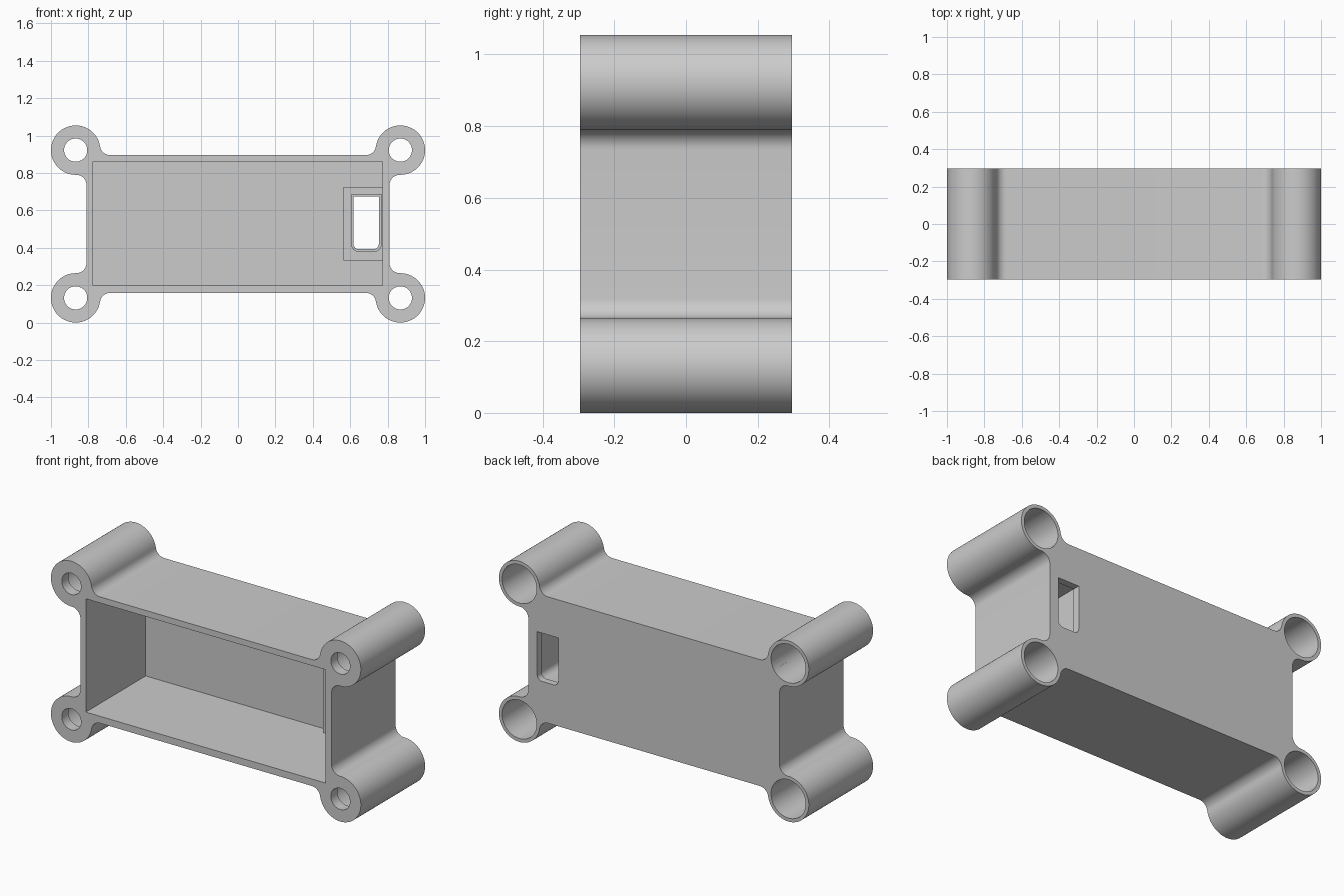
import bpy
import bmesh
from math import pi, cos, sin, atan2, sqrt

cube = bpy.data.objects.get("Cube")
if cube:
    bpy.data.objects.remove(cube, do_unlink=True)

MID = 0.527                 # height of the enclosure centre
HALF_D = 0.296              # half depth
BODY_X, BODY_Z = 0.81, 0.3685
CX, CZ, R = 0.868, 0.395, 0.132   # corner post centre and radius
FILLET = 0.055
WALL_BACK = 0.256           # inner face of the back wall

grey = bpy.data.materials.new("grey plastic")
grey.use_nodes = True
grey.diffuse_color = (0.6, 0.6, 0.6, 1)
grey.node_tree.nodes["Principled BSDF"].inputs["Base Color"].default_value = (0.6, 0.6, 0.6, 1)


def arc(cx, cz, r, a0, a1, n):
    return [(cx + r * cos(a0 + (a1 - a0) * i / n),
             cz + r * sin(a0 + (a1 - a0) * i / n)) for i in range(n + 1)]


def rect(x0, x1, z0, z1):
    return [(x0, z0), (x1, z0), (x1, z1), (x0, z1)]


def prism(name, points, y0, y1):
    """Extrude an x-z profile from y0 to y1."""
    bm = bmesh.new()
    face = bm.faces.new([bm.verts.new((x, y0, z + MID)) for x, z in points])
    ext = bmesh.ops.extrude_face_region(bm, geom=[face])
    verts = [g for g in ext["geom"] if isinstance(g, bmesh.types.BMVert)]
    bmesh.ops.translate(bm, verts=verts, vec=(0, y1 - y0, 0))
    bmesh.ops.recalc_face_normals(bm, faces=bm.faces)
    mesh = bpy.data.meshes.new(name)
    bm.to_mesh(mesh)
    bm.free()
    mesh.materials.append(grey)
    obj = bpy.data.objects.new(name, mesh)
    bpy.context.collection.objects.link(obj)
    return obj


def combine(target, tool, operation):
    """Apply a boolean and discard the tool object."""
    mod = target.modifiers.new(operation.lower(), "BOOLEAN")
    mod.operation = operation
    mod.solver = "EXACT"
    mod.object = tool
    bpy.context.view_layer.objects.active = target
    bpy.ops.object.modifier_apply(modifier=mod.name)
    bpy.data.objects.remove(tool, do_unlink=True)


def outline():
    """Box outline with four round corner posts blended in by fillets."""
    reach = R + FILLET
    f1x = BODY_X + FILLET
    f1z = CZ - sqrt(reach ** 2 - (f1x - CX) ** 2)
    f2z = BODY_Z + FILLET
    f2x = CX - sqrt(reach ** 2 - (f2z - CZ) ** 2)
    to_post1 = atan2(CZ - f1z, CX - f1x)
    to_post2 = atan2(CZ - f2z, CX - f2x)
    quarter = arc(f1x, f1z, FILLET, pi, to_post1, 10)
    quarter += arc(CX, CZ, R, to_post1 - pi, to_post2 + pi, 48)[1:-1]
    quarter += arc(f2x, f2z, FILLET, to_post2, -pi / 2, 10)
    half = quarter + [(-x, z) for x, z in reversed(quarter)]
    return half + [(x, -z) for x, z in reversed(half)]


def slot(x0, x1, z0, z1, r):
    """Window profile with rounded lower corners."""
    return (arc(x0 + r, z0 + r, r, pi, 1.5 * pi, 8)
            + arc(x1 - r, z0 + r, r, 1.5 * pi, 2 * pi, 8) + [(x1, z1), (x0, z1)])


# Shell with the open front cavity
body = prism("enclosure", outline(), -HALF_D, HALF_D)
combine(body, prism("cavity", rect(-0.775, 0.772, -0.328, 0.333), -0.4, WALL_BACK), "DIFFERENCE")

# Port block inside the cavity
combine(body, prism("port_block", rect(0.565, 0.79, -0.194, 0.199), -0.025, 0.27), "UNION")

# Port window: wide pocket in the block, narrower opening in the back wall
combine(body, prism("pocket", slot(0.607, 0.766, -0.147, 0.157, 0.04), -0.1, WALL_BACK), "DIFFERENCE")
combine(body, prism("window", slot(0.617, 0.753, -0.135, 0.147, 0.03), 0.1, 0.4), "DIFFERENCE")

# Corner posts: small screw hole at the front, wide bore from the back
for sx in (-1, 1):
    for sz in (-1, 1):
        for radius, y0 in ((0.062, -0.4), (0.112, -0.235)):
            circle = arc(sx * CX, sz * CZ, radius, 0, 2 * pi, 56)[:-1]
            combine(body, prism("bore", circle, y0, 0.4), "DIFFERENCE")

bpy.ops.object.select_all(action="DESELECT")
body.select_set(True)
bpy.context.view_layer.objects.active = body
bpy.ops.object.shade_smooth_by_angle()
